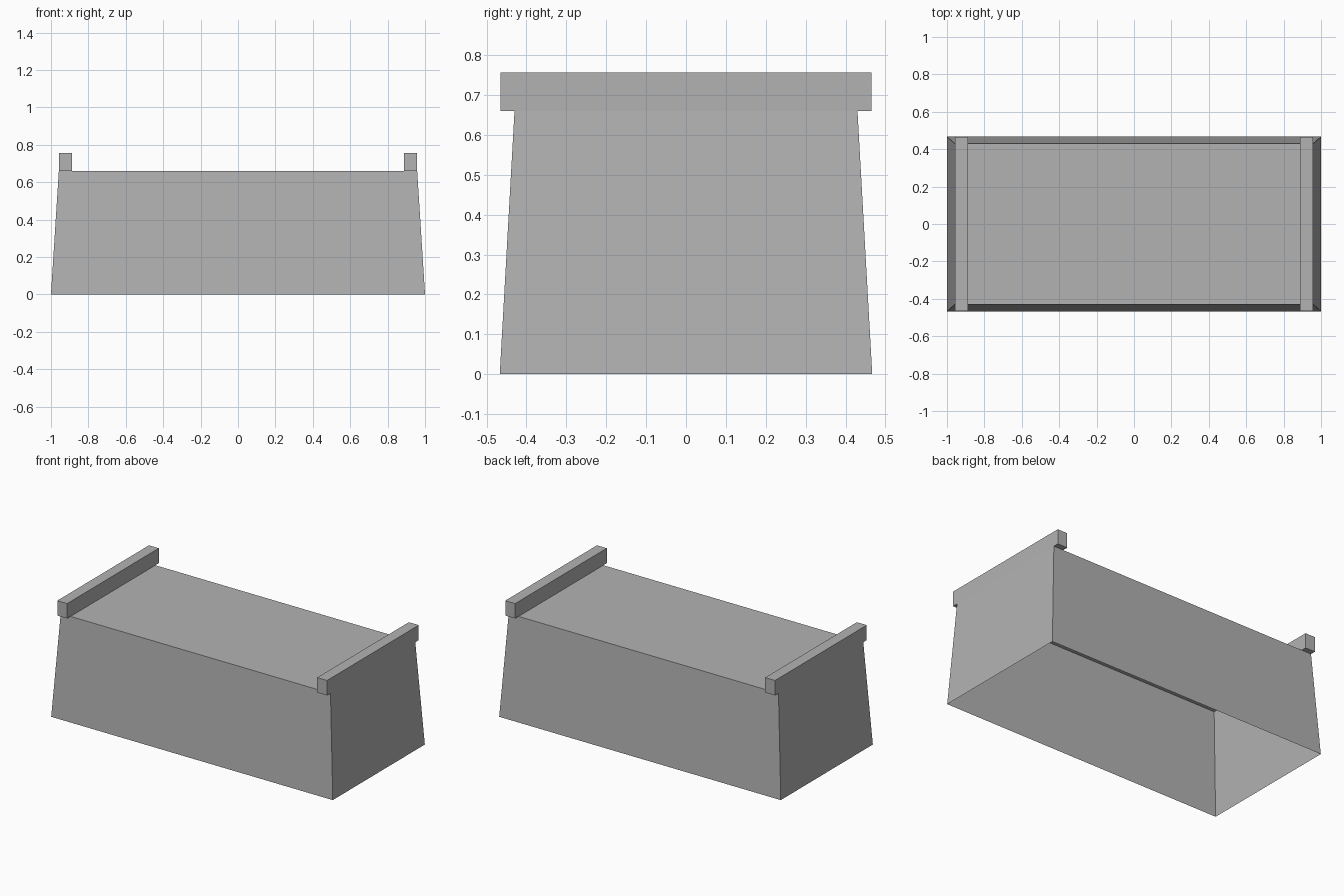
import bpy, bmesh

if "Cube" in bpy.data.objects:
    bpy.data.objects.remove(bpy.data.objects["Cube"])

grey = bpy.data.materials.new("plain grey")
grey.diffuse_color = (0.45, 0.45, 0.45, 1)
grey.use_nodes = True
grey.node_tree.nodes["Principled BSDF"].inputs["Base Color"].default_value = grey.diffuse_color


def tapered_box(name, center, bottom, top, z0, z1, open_bottom=False):
    """Box with separate half sizes (x, y) at its bottom and top."""
    bm = bmesh.new()
    bmesh.ops.create_cube(bm, size=2)
    bm.normal_update()
    if open_bottom:
        floor = [f for f in bm.faces if f.normal.z < -0.5]
        bmesh.ops.delete(bm, geom=floor, context='FACES_ONLY')
    for v in bm.verts:
        half, z = (top, z1) if v.co.z > 0 else (bottom, z0)
        v.co = (center + v.co.x * half[0], v.co.y * half[1], z)
    mesh = bpy.data.meshes.new(name)
    bm.to_mesh(mesh)
    bm.free()
    mesh.materials.append(grey)
    obj = bpy.data.objects.new(name, mesh)
    bpy.context.collection.objects.link(obj)
    return obj


# Thin tapered body, open underneath
tapered_box("body_shell", 0, (1.0, 0.467), (0.958, 0.43), 0, 0.66, open_bottom=True)

# Rails across both ends of the top
for side, name in ((-1, "left_rail"), (1, "right_rail")):
    tapered_box(name, side * 0.923, (0.035, 0.465), (0.035, 0.465), 0.66, 0.756)
